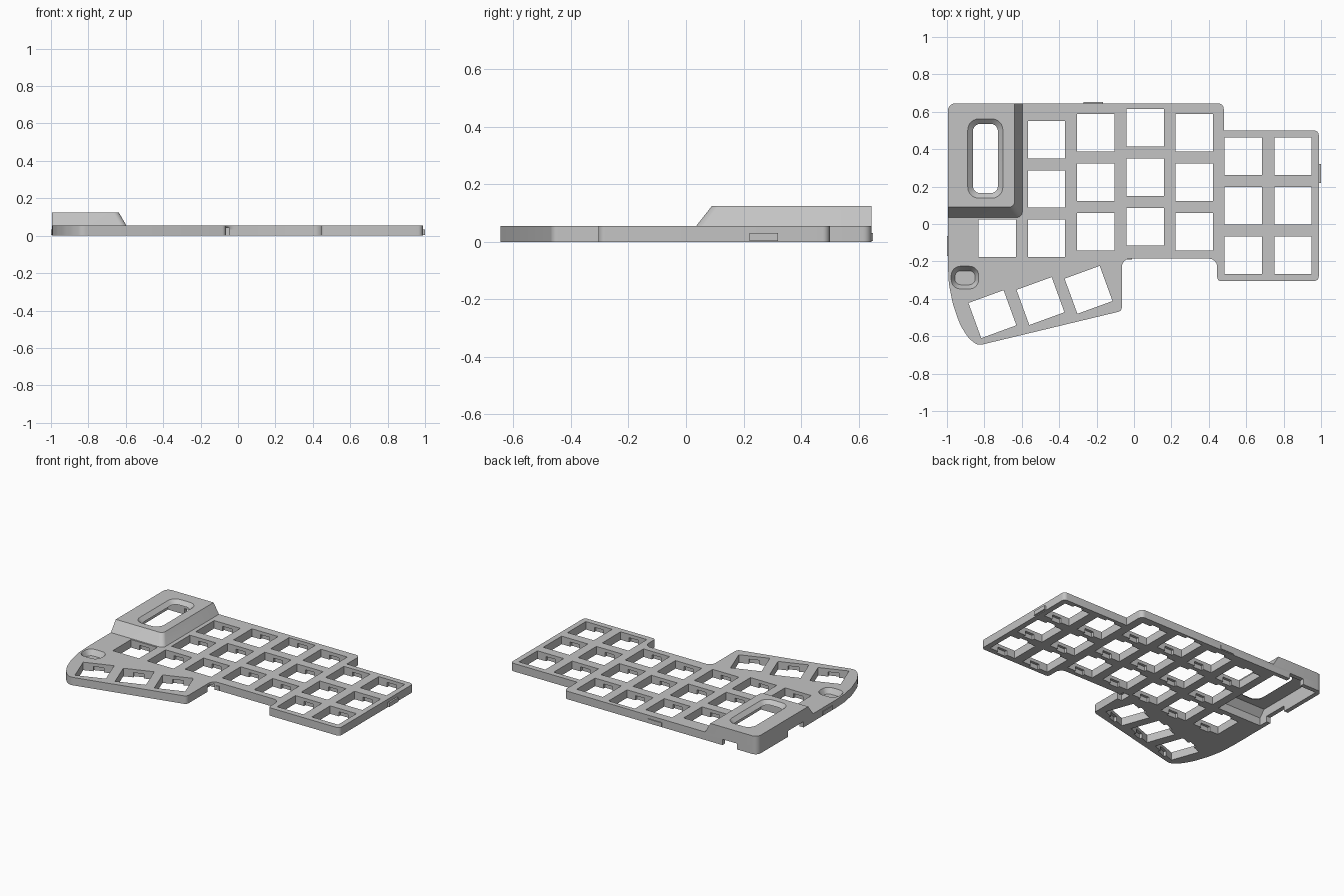
import bpy, bmesh, math
from mathutils import Vector, Matrix

if "Cube" in bpy.data.objects:
    bpy.data.objects.remove(bpy.data.objects["Cube"], do_unlink=True)

grey = bpy.data.materials.new("Matte grey")
grey.use_nodes = True
colour = (0.55, 0.55, 0.55, 1)
grey.diffuse_color = colour
grey.node_tree.nodes["Principled BSDF"].inputs["Base Color"].default_value = colour


def rounded(points, steps=6):
    """Round each corner (x, y, radius) of a polygon."""
    loop = []
    for i, (x, y, r) in enumerate(points):
        p = Vector((x, y))
        if r == 0:
            loop.append(p)
            continue
        a = (Vector(points[i - 1][:2]) - p).normalized()
        b = (Vector(points[(i + 1) % len(points)][:2]) - p).normalized()
        half = a.angle(b) / 2
        centre = p + (a + b).normalized() * r / math.sin(half)
        start = p + a * r / math.tan(half) - centre
        end = p + b * r / math.tan(half) - centre
        turn = math.atan2(start.x * end.y - start.y * end.x, start.dot(end))
        for k in range(steps + 1):
            loop.append(centre + Matrix.Rotation(turn * k / steps, 2) @ start)
    return loop


def rect(x0, x1, y0, y1, r=0.0):
    return rounded([(x0, y0, r), (x1, y0, r), (x1, y1, r), (x0, y1, r)])


def turned(x, y, w, d, angle):
    spin = Matrix.Rotation(math.radians(angle), 2)
    return [Vector((x, y)) + spin @ p for p in rect(-w / 2, w / 2, -d / 2, d / 2)]


def loft(bm, levels):
    """Closed solid through equal-length loops, each with its height."""
    rings = [[bm.verts.new((p.x, p.y, z)) for p in loop] for loop, z in levels]
    n = len(rings[0])
    for lo, hi in zip(rings, rings[1:]):
        for i in range(n):
            j = (i + 1) % n
            bm.faces.new((lo[i], lo[j], hi[j], hi[i]))
    bm.faces.new(rings[0][::-1])
    bm.faces.new(rings[-1])


def solid(name, *lofts):
    bm = bmesh.new()
    for levels in lofts:
        loft(bm, levels)
    bmesh.ops.recalc_face_normals(bm, faces=bm.faces)
    mesh = bpy.data.meshes.new(name)
    bm.to_mesh(mesh)
    bm.free()
    mesh.materials.append(grey)
    ob = bpy.data.objects.new(name, mesh)
    bpy.context.collection.objects.link(ob)
    return ob


def cut(target, cutters):
    for c in cutters:
        mod = target.modifiers.new(c.name, "BOOLEAN")
        mod.operation, mod.solver, mod.object = "DIFFERENCE", "EXACT", c
    bpy.context.view_layer.update()
    graph = bpy.context.evaluated_depsgraph_get()
    mesh = bpy.data.meshes.new_from_object(target.evaluated_get(graph))
    target.modifiers.clear()
    target.data = mesh


TOP, COVER, CEILING = 0.055, 0.125, 0.1
LEFT, BACK = -0.995, 0.645

# Main plate
outline = rounded([
    (LEFT, BACK, .04), (LEFT, -.22, 0), (-.99, -.32, .3), (-.968, -.43, .3),
    (-.93, -.54, .3), (-.885, -.61, .15), (-.835, -.65, .05),
    (-.065, -.465, .025), (-.065, -.185, .045), (.445, -.185, .045),
    (.445, -.305, .02), (.988, -.305, .025), (.988, .5, .025),
    (.48, .5, 0), (.48, BACK, .03)])
plate = solid("plate", [(outline, 0), (outline, TOP)])


# Raised controller cover with sloped sides
def cover_loop(x1, y0):
    return rounded([(LEFT, BACK, .04), (LEFT, y0, 0), (x1, y0, .03), (x1, BACK, 0)])


cover = solid("controller_cover", [(cover_loop(-.597, .035), TOP),
                                   (cover_loop(-.638, .09), COVER)])

# Key openings: staggered columns (x, middle row y, rows) and an angled thumb row
keys = []
columns = [(.85, .098), (.585, .098), (.323, .223), (.06, .25), (-.205, .223), (-.468, .187)]
for x, y in columns:
    keys += [(x, y + .264 * row, 0) for row in (-1, 0, 1)]
keys += [(-.732, -.077, 0), (-.243, -.352, 20), (-.5, -.412, 20), (-.757, -.482, 20)]
key_cutter = solid("key_cutter", *[
    [(turned(x, y, .2, .2, a), -.1), (turned(x, y, .2, .2, a), .2)] for x, y, a in keys])
# Clip undercuts beneath the front and back edge of each opening
clip_cutter = solid("clip_cutter", *[
    [(turned(x, y, .07, .235, a), -.1), (turned(x, y, .07, .235, a), .032)]
    for x, y, a in keys])

# Hollow under the cover
cavity = solid("cavity_cutter", [(rect(-.965, -.625, .075, .615), -.02),
                                 (rect(-.965, -.625, .075, .615), TOP),
                                 (rect(-.965, -.655, .115, .615), CEILING)])
# Chamfered window in the cover
inner, outer = rect(-.856, -.733, .17, .53, .035), rect(-.89, -.7, .137, .563, .06)
window = solid("window_cutter", [(inner, .06), (inner, .095), (outer, COVER + .001)])
# Blind button recess
recess = solid("recess_cutter", [(rect(-.957, -.85, -.325, -.25, .03), .02),
                                 (rect(-.978, -.83, -.348, -.225, .05), TOP + .001)])
# Cable ports in the back and side walls, and the inner corner notch
ports = [rect(-.84, -.73, .6, .7), rect(-1.1, -.95, .14, .31), rect(-.1, -.045, -.24, -.16)]
port_cutter = solid("port_cutter", *[[(p, -.02), (p, .04)] for p in ports])

cutters = [key_cutter, clip_cutter, cavity, window, recess, port_cutter]
cut(plate, [key_cutter, clip_cutter, cavity, recess, port_cutter])
cut(cover, [cavity, window])
for c in cutters:
    bpy.data.objects.remove(c, do_unlink=True)

# Small snap tabs on the outer walls
tabs = {"back_tab": rect(-.27, -.165, .63, .651), "left_tab": rect(.97, 1, .22, .32),
        "right_tab": rect(-1, -.97, -.17, -.065), "front_tab": rect(-.045, -.01, -.191, -.17)}
parts = [plate, cover]
for name, loop in tabs.items():
    parts.append(solid(name, [(loop, .004), (loop, .032)]))

for ob in bpy.context.view_layer.objects:
    ob.select_set(ob in parts)
bpy.context.view_layer.objects.active = plate
bpy.ops.object.shade_smooth_by_angle(angle=math.radians(30))
